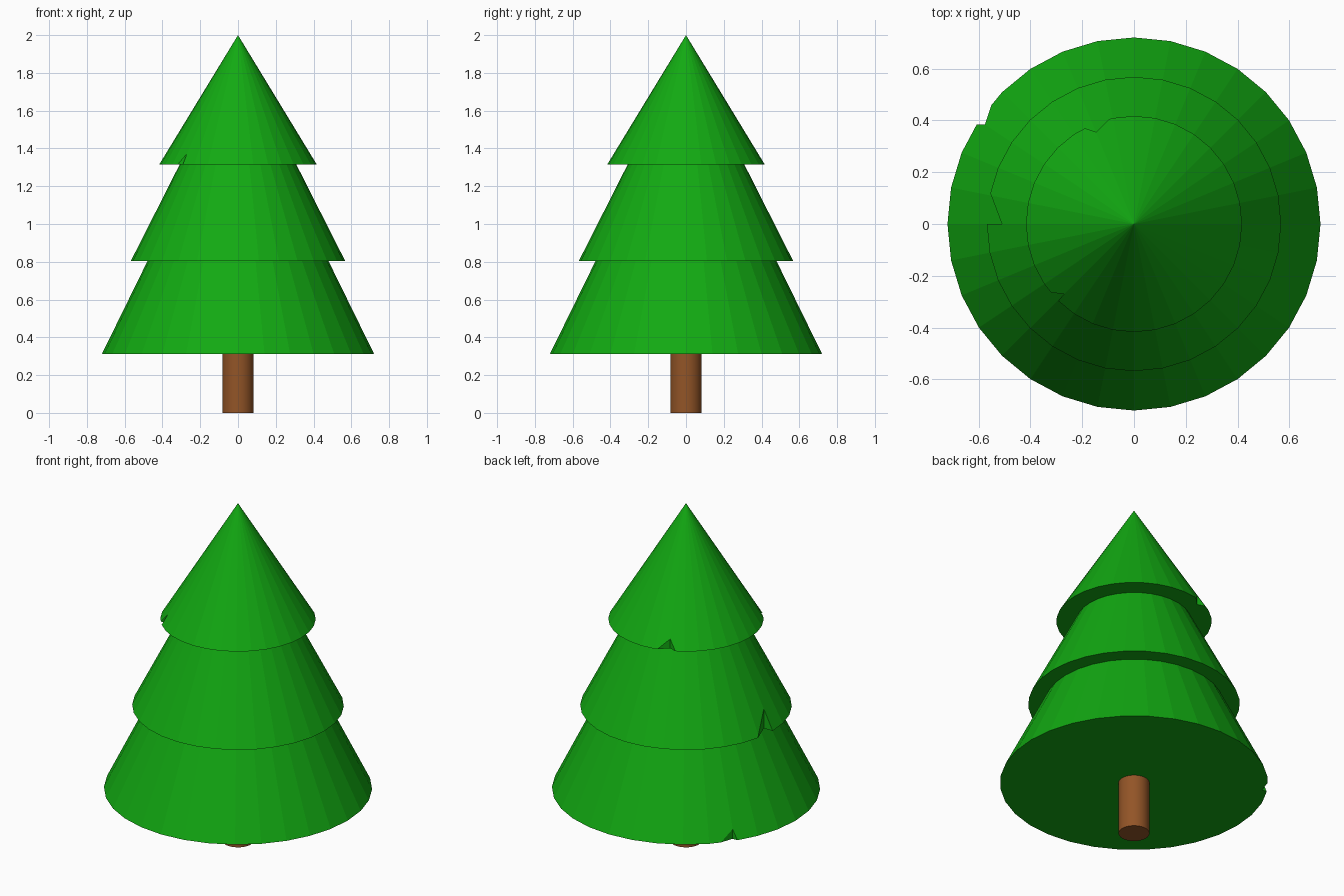
import bpy

cube = bpy.data.objects.get("Cube")
if cube:
    bpy.data.objects.remove(cube, do_unlink=True)


def make_material(name, color):
    mat = bpy.data.materials.new(name)
    mat.use_nodes = True
    mat.diffuse_color = color
    mat.node_tree.nodes["Principled BSDF"].inputs["Base Color"].default_value = color
    return mat


def add_cone(name, radius, bottom, top, mat, top_radius=0.0):
    bpy.ops.mesh.primitive_cone_add(
        vertices=32, radius1=radius, radius2=top_radius,
        depth=top - bottom, location=(0, 0, (bottom + top) / 2))
    obj = bpy.context.object
    obj.name = name
    obj.data.materials.append(mat)
    return obj


def cut_notch(obj, start, tip, end, bottom):
    """Cut a small wedge out of a rim: start and end lie on the rim, tip inside it."""
    low, high = bottom - 0.05, bottom + 0.2
    # Push the open side outwards along the lines from the tip
    outer = [tuple(t + 1.6 * (p - t) for p, t in zip(point, tip)) for point in (start, end)]
    corners = [outer[0], tip, outer[1]]
    verts = [(x, y, z) for z in (low, high) for x, y in corners]
    faces = [(2, 1, 0), (3, 4, 5)] + [(i, (i + 1) % 3, (i + 1) % 3 + 3, i + 3) for i in range(3)]
    mesh = bpy.data.meshes.new("notch_cutter")
    mesh.from_pydata(verts, [], faces)
    # Make the wedge face outwards whichever way round the corners run
    (ax, ay), (bx, by), (cx, cy) = corners
    if (bx - ax) * (cy - ay) - (by - ay) * (cx - ax) < 0:
        mesh.flip_normals()
    mesh.materials.append(obj.data.materials[0])
    cutter = bpy.data.objects.new("notch_cutter", mesh)
    bpy.context.collection.objects.link(cutter)
    cutter.hide_render = True
    mod = obj.modifiers.new("notch", "BOOLEAN")
    mod.operation = "DIFFERENCE"
    mod.solver = "EXACT"
    mod.object = cutter
    bpy.context.view_layer.objects.active = obj
    bpy.ops.object.modifier_apply(modifier=mod.name)
    bpy.data.objects.remove(cutter, do_unlink=True)


green = make_material("needle green", (0.006, 0.40, 0.006, 1))
brown = make_material("bark brown", (0.29, 0.09, 0.02, 1))

# Trunk
trunk = add_cone("trunk", 0.083, 0.0, 0.4, brown, top_radius=0.083)
bpy.ops.object.shade_smooth_by_angle()

# Foliage tiers: name, rim radius, rim height, apex height, notches in the rim
tiers = [
    ("lower_foliage", 0.72, 0.313, 1.78,
     [((-0.55, 0.46), (-0.575, 0.385), (-0.615, 0.385))]),
    ("middle_foliage", 0.568, 0.803, 1.925,
     [((-0.555, 0.12), (-0.51, 0.0), (-0.57, 0.0))]),
    ("upper_foliage", 0.417, 1.315, 2.0,
     [((-0.19, 0.37), (-0.145, 0.355), (-0.09, 0.41)),
      ((-0.32, -0.265), (-0.27, -0.27), (-0.295, -0.3))]),
]
for name, radius, bottom, top, notches in tiers:
    tier = add_cone(name, radius, bottom, top, green)
    for start, tip, end in notches:
        cut_notch(tier, start, tip, end, bottom)
